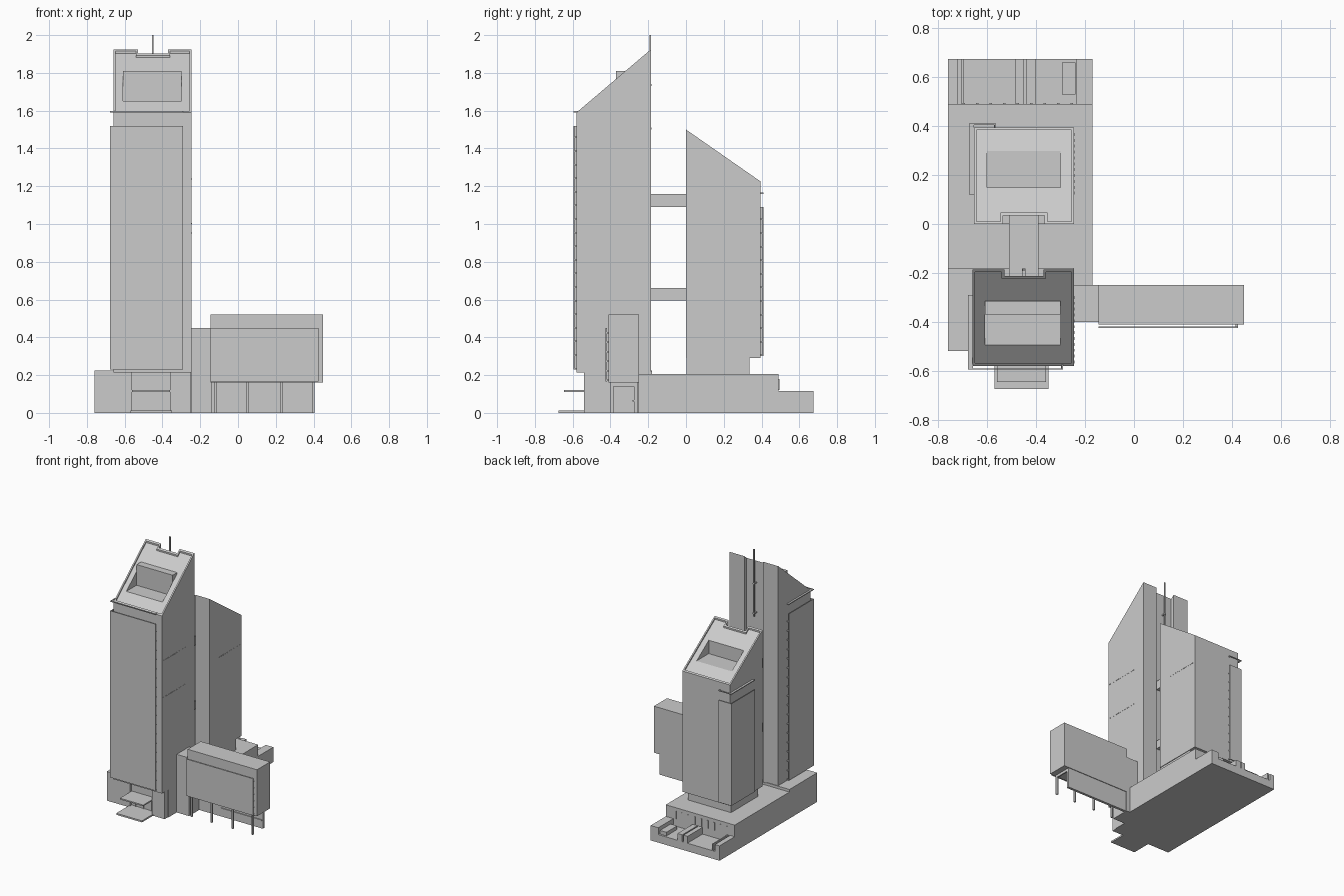
import bpy
import bmesh

cube = bpy.data.objects.get("Cube")
if cube:
    bpy.data.objects.remove(cube, do_unlink=True)

# One flat concrete colour
GREY = (0.6, 0.6, 0.6, 1)
concrete = bpy.data.materials.new("light_grey")
concrete.use_nodes = True
concrete.diffuse_color = GREY
concrete.node_tree.nodes["Principled BSDF"].inputs["Base Color"].default_value = GREY


def finish(name, bm):
    bmesh.ops.recalc_face_normals(bm, faces=bm.faces)
    mesh = bpy.data.meshes.new(name)
    bm.to_mesh(mesh)
    bm.free()
    mesh.materials.append(concrete)
    obj = bpy.data.objects.new(name, mesh)
    bpy.context.collection.objects.link(obj)
    return obj


def add_box(bm, x, y, z):
    verts = bmesh.ops.create_cube(bm, size=1)["verts"]
    for v in verts:
        for i, (lo, hi) in enumerate((x, y, z)):
            v.co[i] = lo if v.co[i] < 0 else hi


def boxes(name, *specs):
    bm = bmesh.new()
    for spec in specs:
        add_box(bm, *spec)
    return finish(name, bm)


def prism(name, x, profile):
    """Extrude a closed (y, z) profile along x."""
    bm = bmesh.new()
    face = bm.faces.new([bm.verts.new((x[0], y, z)) for y, z in profile])
    new = bmesh.ops.extrude_face_region(bm, geom=[face])["geom"]
    bmesh.ops.translate(bm, vec=(x[1] - x[0], 0, 0),
                        verts=[g for g in new if isinstance(g, bmesh.types.BMVert)])
    return finish(name, bm)


def cut(obj, cutter):
    mod = obj.modifiers.new("cut", "BOOLEAN")
    mod.operation = "DIFFERENCE"
    mod.solver = "EXACT"
    mod.object = cutter
    bpy.context.view_layer.update()
    bpy.context.view_layer.objects.active = obj
    bpy.ops.object.modifier_apply(modifier=mod.name)
    bpy.data.objects.remove(cutter, do_unlink=True)


def tower(name, x, y0, y1, base, z0, z1, groove, pit):
    """Sloping-roofed shaft with parapet, service groove and roof pit."""
    obj = prism(name, x, [(y0, base), (y1, base), (y1, z1), (y0, z0)])
    slope = (z1 - z0) / (y1 - y0)
    rim = 0.011
    a, b = y0 + rim, y1 - rim
    za, zb = z0 + slope * rim - 0.012, z1 - slope * rim - 0.012
    inset = prism("roof_cutter", (x[0] + rim, x[1] - rim),
                  [(a, za), (b, zb), (b, zb + 0.3), (a, za + 0.3)])
    gx, gy = groove
    cut(inset, boxes("rim_cutter", ((gx[0] - rim, gx[1] + rim),
                                    (gy[0] - rim, gy[1] + rim), (1, 3))))
    cut(obj, inset)
    cut(obj, boxes("groove_cutter", (gx, gy, (0, 3))))
    cut(obj, boxes("pit_cutter", pit))
    return obj


# Front tower with dormer hood behind its roof pit
tower("front_tower", (-0.66, -0.245), -0.58, -0.185, 0.215, 1.59, 1.925,
      ((-0.53, -0.37), (-0.212, -0.1)), ((-0.61, -0.30), (-0.50, -0.37), (1.65, 2.2)))
boxes("front_dormer", ((-0.61, -0.30), (-0.37, -0.315), (1.70, 1.81)))

# Rear tower on a recessed plinth
tower("rear_tower", (-0.655, -0.245), 0, 0.395, 0.29, 1.50, 1.225,
      ((-0.535, -0.365), (-0.1, 0.035)), ((-0.60, -0.30), (0.15, 0.30), (1.28, 2)))
boxes("rear_plinth", ((-0.62, -0.25), (0.002, 0.335), (0.19, 0.295)))

# Bridges between the towers
for label, z in (("lower", (0.595, 0.66)), ("upper", (1.09, 1.16))):
    boxes(label + "_bridge", ((-0.51, -0.39), (-0.22, 0.04), z))

# Antenna mast with brackets
boxes("antenna", ((-0.455, -0.447), (-0.192, -0.184), (1.48, 2)),
      *[((-0.458, -0.444), (-0.215, -0.182), (z, z + 0.01)) for z in (1.5, 1.73)])


def corner_screen(name, xs, ys, face_y, z, step, rail_z):
    """L-shaped screen wrapping a tower corner, held by short brackets."""
    out = 1 if face_y > 0 else -1
    fy = sorted((face_y, face_y - out * 0.005))
    boxes(name, (xs, fy, z), ((xs[0], xs[0] + 0.005), ys, z))
    boxes(name + "_top_rail", (xs, fy, (rail_z, rail_z + 0.007)),
          ((xs[0], xs[0] + 0.005), ys, (rail_z, rail_z + 0.007)),
          ((xs[1] - 0.006, xs[1]), sorted((face_y, face_y - out * 0.02)),
           (rail_z, rail_z + 0.007)),
          ((xs[0], xs[0] + 0.02), (ys[0], ys[1]), (rail_z, rail_z + 0.004)))
    brackets = []
    h = z[0]
    inner_y = ys[0] if out > 0 else ys[1]
    while h < z[1]:
        zz = (h, h + 0.008)
        brackets.append(((xs[1] - 0.008, xs[1]),
                         sorted((face_y, face_y - out * 0.02)), zz))
        brackets.append(((xs[0], xs[0] + 0.025),
                         sorted((inner_y, inner_y + out * 0.008)), zz))
        h += step
    boxes(name + "_brackets", *brackets)


corner_screen("front_screen", (-0.678, -0.29), (-0.595, -0.29), -0.595,
              (0.23, 1.52), 0.072, 1.59)
corner_screen("rear_screen", (-0.675, -0.565), (0.12, 0.41), 0.41,
              (0.30, 1.09), 0.072, 1.16)

# Rows of small vents on the towers' side
vents = []
for z, start, end in ((1.235, -0.57, -0.3), (0.95, -0.57, -0.3), (1.0, 0.12, 0.38)):
    y = start
    while y < end:
        vents.append(((-0.247, -0.243), (y, y + 0.012), (z, z + 0.005)))
        y += 0.024
boxes("side_vents", *vents)

# Podium
boxes("rear_podium", ((-0.76, -0.17), (-0.25, 0.49), (0, 0.205)))
boxes("front_podium", ((-0.76, -0.56), (-0.52, -0.18), (0, 0.225)),
      ((-0.57, -0.245), (-0.50, -0.18), (0, 0.22)),
      ((-0.36, -0.25), (-0.54, -0.49), (0, 0.215)))

# Entrance steps, canopy and door rails
boxes("entrance_slab", ((-0.57, -0.35), (-0.675, -0.49), (0, 0.012)))
boxes("entrance_canopy", ((-0.56, -0.36), (-0.645, -0.49), (0.11, 0.12)))
boxes("entrance_doors", *[((x, x + 0.008), (-0.506, -0.499), (0.012, 0.11))
                          for x in (-0.53, -0.465, -0.395)])

# Rear terrace: deck, parapets and dividing walls
boxes("terrace_deck", ((-0.76, -0.17), (0.485, 0.675), (0, 0.062)))
boxes("terrace_walls", *[((a, b), (0.485, 0.675), (0.06, 0.115)) for a, b in
                         ((-0.76, -0.72), (-0.705, -0.697), (-0.485, -0.45),
                          (-0.44, -0.40), (-0.235, -0.17))],
      ((-0.295, -0.24), (0.53, 0.66), (0.06, 0.09)))
boxes("terrace_windows", *[((-0.70 + i * 0.055, -0.69 + i * 0.055),
                            (0.488, 0.494), (0.12, 0.18)) for i in range(9)])

# Raised side wing with link block and front panel
boxes("wing_link", ((-0.25, -0.14), (-0.40, -0.25), (0, 0.45)))
boxes("side_wing", ((-0.145, 0.45), (-0.41, -0.25), (0.16, 0.52)))
boxes("wing_screen", ((-0.145, 0.425), (-0.425, -0.419), (0.165, 0.45)))
boxes("wing_screen_brackets", *[((0.415, 0.425), (-0.42, -0.405), (z / 100, z / 100 + 0.008))
                                for z in range(17, 45, 5)])

# Ground storey under the wing
boxes("wing_ground_wall", ((-0.20, 0.405), (-0.275, -0.255), (0, 0.165)))
boxes("wing_posts", *[((x - 0.006, x + 0.006), (-0.40, -0.385), (0, 0.16))
                      for x in (-0.12, 0.05, 0.23, 0.40)],
      *[((x - 0.005, x + 0.005), (-0.39, -0.27), (0.14, 0.162))
        for x in (-0.12, 0.05, 0.23, 0.40)],
      ((0.05, 0.40), (-0.282, -0.274), (0.06, 0.068)))
